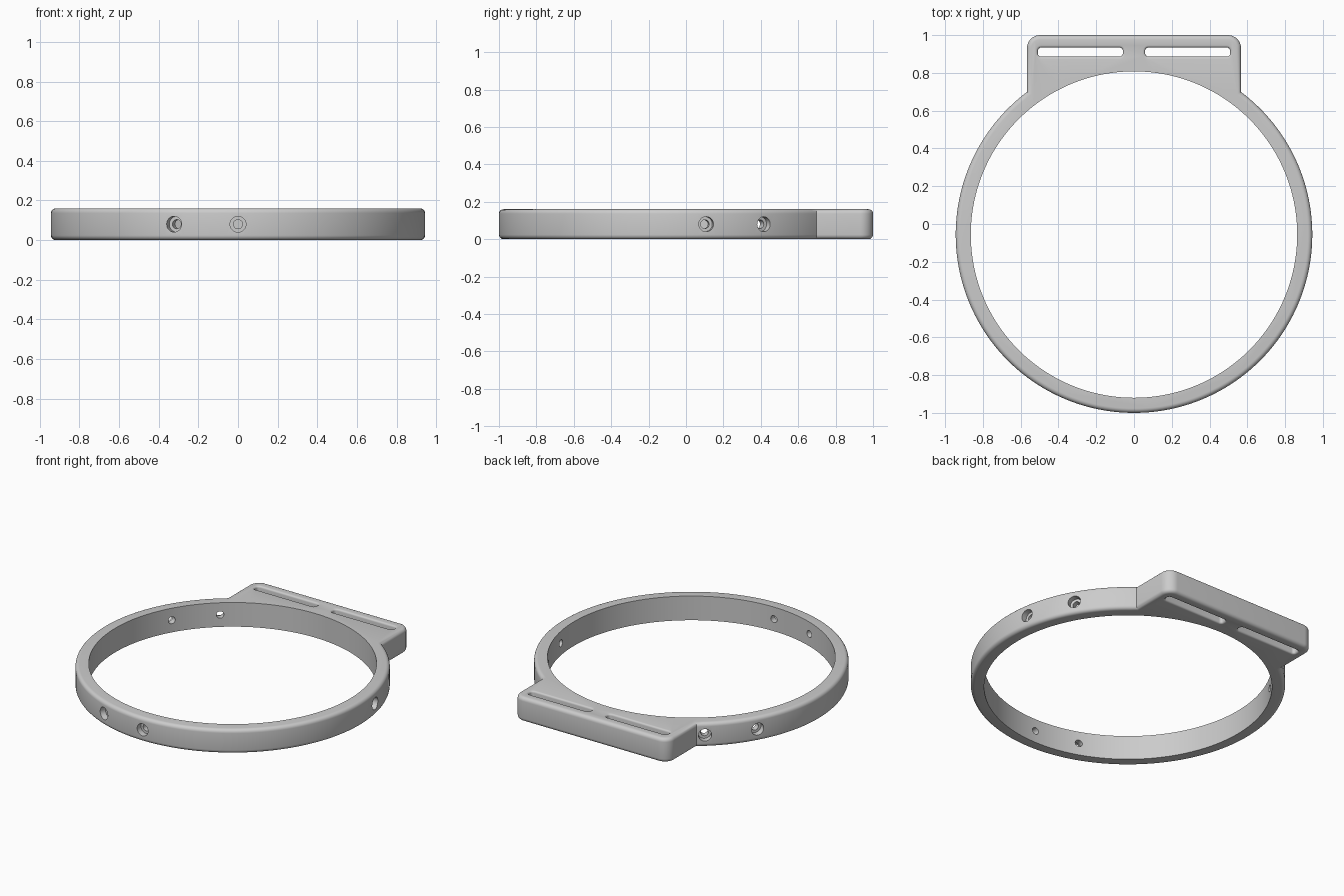
import bpy, bmesh
from math import sin, cos, pi, radians, sqrt, asin
from mathutils import Matrix

if "Cube" in bpy.data.objects:
    bpy.data.objects.remove(bpy.data.objects["Cube"])

CY = -0.056              # ring centre on y
R_OUT, R_IN = 0.944, 0.864
HEIGHT = 0.16
FILLET = 0.024
PLATE_X, PLATE_Y, CORNER = 0.567, 1.0, 0.07

grey = bpy.data.materials.new("light_grey")
grey.use_nodes = True
colour = (0.6, 0.6, 0.6, 1)
grey.diffuse_color = colour
grey.node_tree.nodes["Principled BSDF"].inputs["Base Color"].default_value = colour


def arc(cx, cy, r, start, end, n):
    return [(cx + r * cos(start + (end - start) * i / n),
             cy + r * sin(start + (end - start) * i / n)) for i in range(n + 1)]


def rounded_rect(cx, cy, hx, hy, r):
    pts = []
    for k, (sx, sy) in enumerate(((1, 1), (-1, 1), (-1, -1), (1, -1))):
        pts += arc(cx + sx * (hx - r), cy + sy * (hy - r), r,
                   k * pi / 2, (k + 1) * pi / 2, 6)
    return pts


def loft(name, layers, matrix=Matrix(), bevel=0):
    """Closed solid through equal outlines, given as (points, z) layers."""
    bm = bmesh.new()
    loops = [[bm.verts.new((x, y, z)) for x, y in pts] for pts, z in layers]
    bm.faces.new(loops[0])
    bm.faces.new(loops[-1])
    for a, b in zip(loops, loops[1:]):
        for i in range(len(a)):
            j = (i + 1) % len(a)
            bm.faces.new((a[i], a[j], b[j], b[i]))
    bmesh.ops.recalc_face_normals(bm, faces=bm.faces)
    if bevel:
        rims = [e for e in bm.edges if abs(e.verts[0].co.z - e.verts[1].co.z) < 1e-6]
        bmesh.ops.bevel(bm, geom=rims, offset=bevel, segments=5,
                        profile=0.5, affect='EDGES')
    bm.transform(matrix)
    mesh = bpy.data.meshes.new(name)
    bm.to_mesh(mesh)
    bm.free()
    mesh.materials.append(grey)
    obj = bpy.data.objects.new(name, mesh)
    bpy.context.scene.collection.objects.link(obj)
    return obj


# Body outline: long ring arc, then the strap plate with two rounded corners
join = pi / 2 - asin(PLATE_X / R_OUT)
outline = arc(0, CY, R_OUT, pi - join, 2 * pi + join, 150)
outline += arc(PLATE_X - CORNER, PLATE_Y - CORNER, CORNER, 0, pi / 2, 10)
outline += arc(CORNER - PLATE_X, PLATE_Y - CORNER, CORNER, pi / 2, pi, 10)
body = loft("ring_with_strap_plate", [(outline, 0), (outline, HEIGHT)], bevel=FILLET)

# Inner opening
circle = arc(0, CY, R_IN, 0, 2 * pi, 180)[:-1]
cutters = [loft("opening_cutter", [(circle, -0.1), (circle, HEIGHT + 0.1)])]

# Strap slots with softened rims
SOFT = 0.012
for side in (-1, 1):
    levels = [(SOFT, -0.02)]
    steps = [i * pi / 8 for i in range(5)]
    levels += [(SOFT * (1 - sin(a)), SOFT * (1 - cos(a))) for a in steps]
    levels += [(SOFT * (1 - sin(a)), HEIGHT - SOFT * (1 - cos(a))) for a in reversed(steps)]
    levels += [(SOFT, HEIGHT + 0.02)]
    layers = [(rounded_rect(side * 0.284, 0.91, 0.225 + o, 0.024 + o, 0.018 + o), z)
              for o, z in levels]
    cutters.append(loft("slot_cutter", layers))

# Three pairs of counterbored screw holes
for angle in (10, 30, 130, 150, 250, 270):
    matrix = (Matrix.Translation((0, CY, HEIGHT / 2))
              @ Matrix.Rotation(radians(angle), 4, 'Z')
              @ Matrix.Rotation(pi / 2, 4, 'Y'))
    wide = arc(0, 0, 0.04, 0, 2 * pi, 28)[:-1]
    narrow = arc(0, 0, 0.023, 0, 2 * pi, 28)[:-1]
    floor = R_OUT - 0.04
    cutters.append(loft("screw_hole_cutter",
                        [(narrow, R_IN - 0.05), (narrow, floor),
                         (wide, floor), (wide, R_OUT + 0.05)], matrix))

# Cut everything out and bake the result
for cutter in cutters:
    mod = body.modifiers.new("cut", 'BOOLEAN')
    mod.operation = 'DIFFERENCE'
    mod.solver = 'EXACT'
    mod.object = cutter
depsgraph = bpy.context.evaluated_depsgraph_get()
body.data = bpy.data.meshes.new_from_object(body.evaluated_get(depsgraph))
body.modifiers.clear()
for cutter in cutters:
    bpy.data.objects.remove(cutter)

# Smooth shading with sharp rims
bpy.ops.object.select_all(action='DESELECT')
body.select_set(True)
bpy.context.view_layer.objects.active = body
bpy.ops.object.shade_smooth_by_angle(angle=radians(30))
